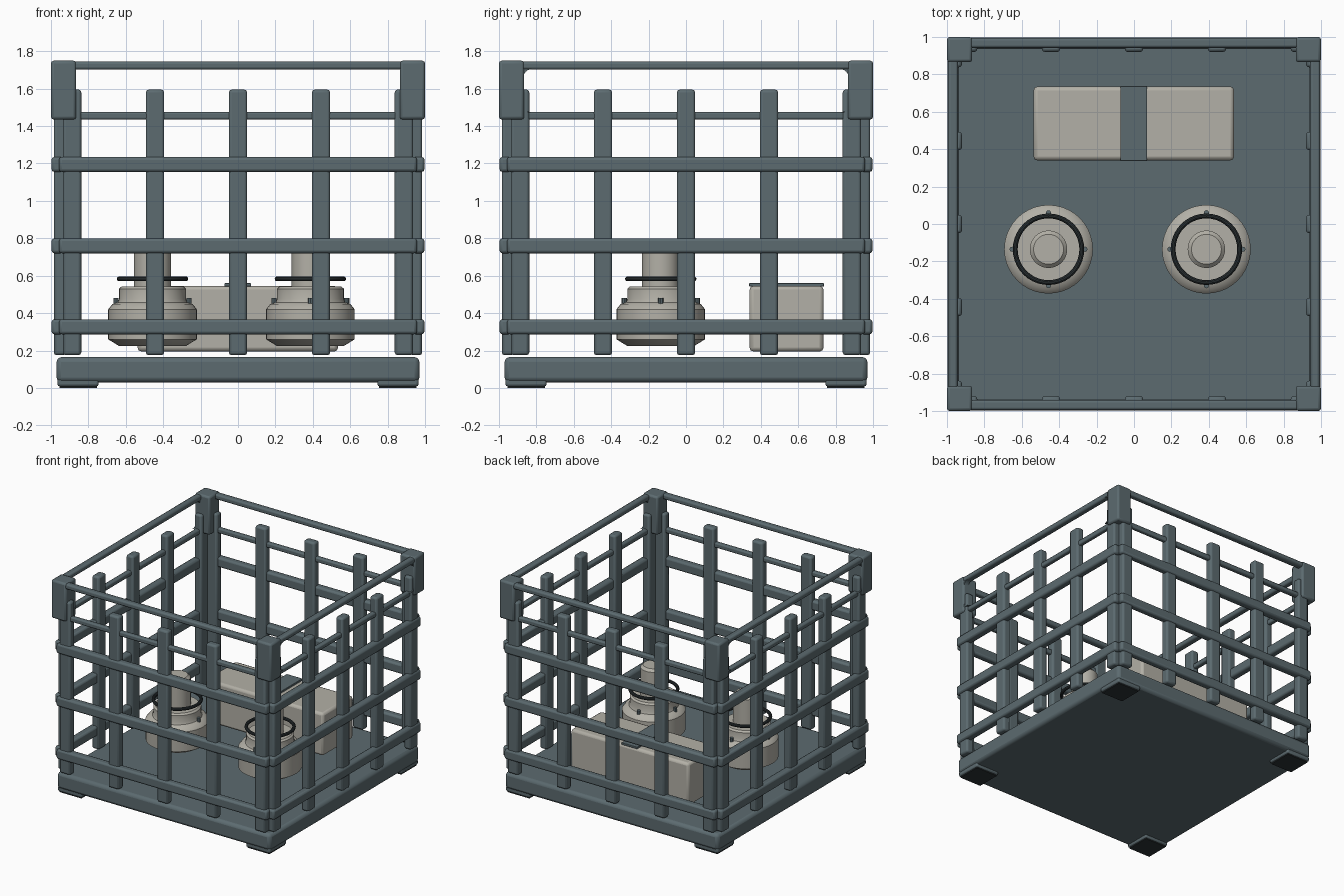
import bpy, bmesh, math
from mathutils import Matrix, Vector

cube = bpy.data.objects.get("Cube")
if cube:
    bpy.data.objects.remove(cube, do_unlink=True)


def material(name, rgb):
    m = bpy.data.materials.new(name)
    m.use_nodes = True
    m.diffuse_color = (*rgb, 1)
    m.node_tree.nodes["Principled BSDF"].inputs["Base Color"].default_value = (*rgb, 1)
    return m


SLATE = material("slate grey", (0.107, 0.147, 0.162))
CREAM = material("warm light grey", (0.45, 0.435, 0.385))
DARK = material("charcoal", (0.025, 0.033, 0.036))


def finish(name, bm, mat, bevel=0, turn=0):
    bm.transform(Matrix.Rotation(turn, 4, 'Z'))
    bmesh.ops.recalc_face_normals(bm, faces=bm.faces)
    me = bpy.data.meshes.new(name)
    bm.to_mesh(me)
    bm.free()
    me.materials.append(mat)
    ob = bpy.data.objects.new(name, me)
    bpy.context.collection.objects.link(ob)
    if bevel:
        b = ob.modifiers.new("soft edges", 'BEVEL')
        b.width, b.segments = bevel, 2
    bpy.ops.object.select_all(action='DESELECT')
    ob.select_set(True)
    bpy.context.view_layer.objects.active = ob
    bpy.ops.object.shade_smooth_by_angle(angle=math.radians(35))
    return ob


def box(name, lo, hi, mat, bevel=0.015, turn=0):
    lo, hi = Vector(lo), Vector(hi)
    bm = bmesh.new()
    bmesh.ops.create_cube(bm, size=1)
    bm.transform(Matrix.Translation((lo + hi) / 2) @ Matrix.Diagonal((*(hi - lo), 1)))
    return finish(name, bm, mat, bevel, turn)


def lathe(name, profile, centre, mat, closed=False, steps=40):
    bm = bmesh.new()
    vs = [bm.verts.new((r, 0, z)) for r, z in profile]
    pairs = list(zip(vs, vs[1:])) + ([(vs[-1], vs[0])] if closed else [])
    edges = [bm.edges.new(p) for p in pairs]
    bmesh.ops.spin(bm, geom=vs + edges, cent=(0, 0, 0), axis=(0, 0, 1),
                   angle=math.tau, steps=steps)
    bmesh.ops.remove_doubles(bm, verts=bm.verts, dist=0.0005)
    bm.transform(Matrix.Translation((*centre, 0)))
    return finish(name, bm, mat)


def gusset(name, y_sign, z, z_sign, x0, x1, turn):
    # Concave fillet filling the corner of a side opening
    r, y = 0.045, 0.87
    pts = [(y, z)]
    for i in range(7):
        a = i / 6 * math.pi / 2
        pts.append((y - r + r * math.sin(a), z + z_sign * (r - r * math.cos(a))))
    bm = bmesh.new()
    face = bm.faces.new([bm.verts.new((x0, y_sign * p, q)) for p, q in pts])
    ext = bmesh.ops.extrude_face_region(bm, geom=[face])
    bmesh.ops.translate(bm, vec=(x1 - x0, 0, 0),
                        verts=[v for v in ext["geom"] if isinstance(v, bmesh.types.BMVert)])
    finish(name, bm, SLATE, 0, turn)


# Base tray
box("base_tray", (-0.97, -0.97, 0.03), (0.97, 0.97, 0.165), SLATE, 0.025)

# Four sides of the cage, with a foot and bracket at each corner
for k, side in enumerate(("front", "left", "back", "right")):
    turn = k * math.pi / 2
    box(side + "_foot", (-0.965, -0.965, 0.008), (-0.745, -0.745, 0.05), SLATE, 0.012, turn)
    box(side + "_foot_pad", (-0.955, -0.955, 0), (-0.755, -0.755, 0.0095), DARK, 0, turn)
    box(side + "_corner_bracket", (-1, -1, 1.435), (-0.865, -0.865, 1.75), SLATE, 0.015, turn)
    for i in range(5):
        x = (i - 2) * 0.4435
        box(f"{side}_slat_{i + 1}", (x - 0.049, -0.985, 0.175), (x + 0.049, -0.92, 1.595),
            SLATE, 0.015, turn)
    for i, z in enumerate((0.327, 0.76, 1.195)):
        box(f"{side}_rail_{i + 1}", (-0.957, -0.997, z - 0.04), (0.957, -0.935, z + 0.04),
            SLATE, 0.015, turn)
    box(side + "_thin_rail", (-0.95, -0.975, 1.435), (0.95, -0.935, 1.475), SLATE, 0.01, turn)
    box(side + "_top_rail", (-0.95, -0.995, 1.702), (0.95, -0.942, 1.745), SLATE, 0.013, turn)

# Rounded corners of the openings on the left and right
for side, turn in (("left", 0), ("right", math.pi)):
    for ys in (-1, 1):
        gusset(side + "_upper_gusset", ys, 1.704, -1, 0.95, 0.99, turn)
        gusset(side + "_lower_gusset", ys, 1.473, 1, 0.95, 0.99, turn)

# Equipment box and its cover strip
box("equipment_box", (-0.537, 0.34, 0.195), (0.535, 0.735, 0.545), CREAM, 0.02)
box("cover_strip", (-0.073, 0.337, 0.543), (0.07, 0.738, 0.56), SLATE, 0.003)

# Two round canisters with bolts and a floating ring
BODY = [(0, 0.225), (0.18, 0.225), (0.237, 0.26), (0.237, 0.42), (0.215, 0.448),
        (0.186, 0.458), (0.179, 0.475), (0.179, 0.53), (0.165, 0.543), (0.1, 0.543),
        (0.1, 0.765), (0.08, 0.785), (0, 0.785)]
RING = [(0.178 + 0.013 * math.cos(a), 0.583 + 0.013 * math.sin(a))
        for a in (j * math.tau / 10 for j in range(10))]
for side, cx in (("right", -0.457), ("left", 0.387)):
    centre = (cx, -0.135)
    lathe(side + "_canister", BODY, centre, CREAM)
    lathe(side + "_canister_ring", RING, centre, DARK, closed=True)
    for k in range(4):
        a = k * math.pi / 2
        c = (cx + 0.195 * math.cos(a), -0.135 + 0.195 * math.sin(a))
        lathe(f"{side}_canister_bolt_{k + 1}",
              [(0, 0.44), (0.014, 0.44), (0.014, 0.482), (0, 0.482)], c, SLATE, steps=8)
